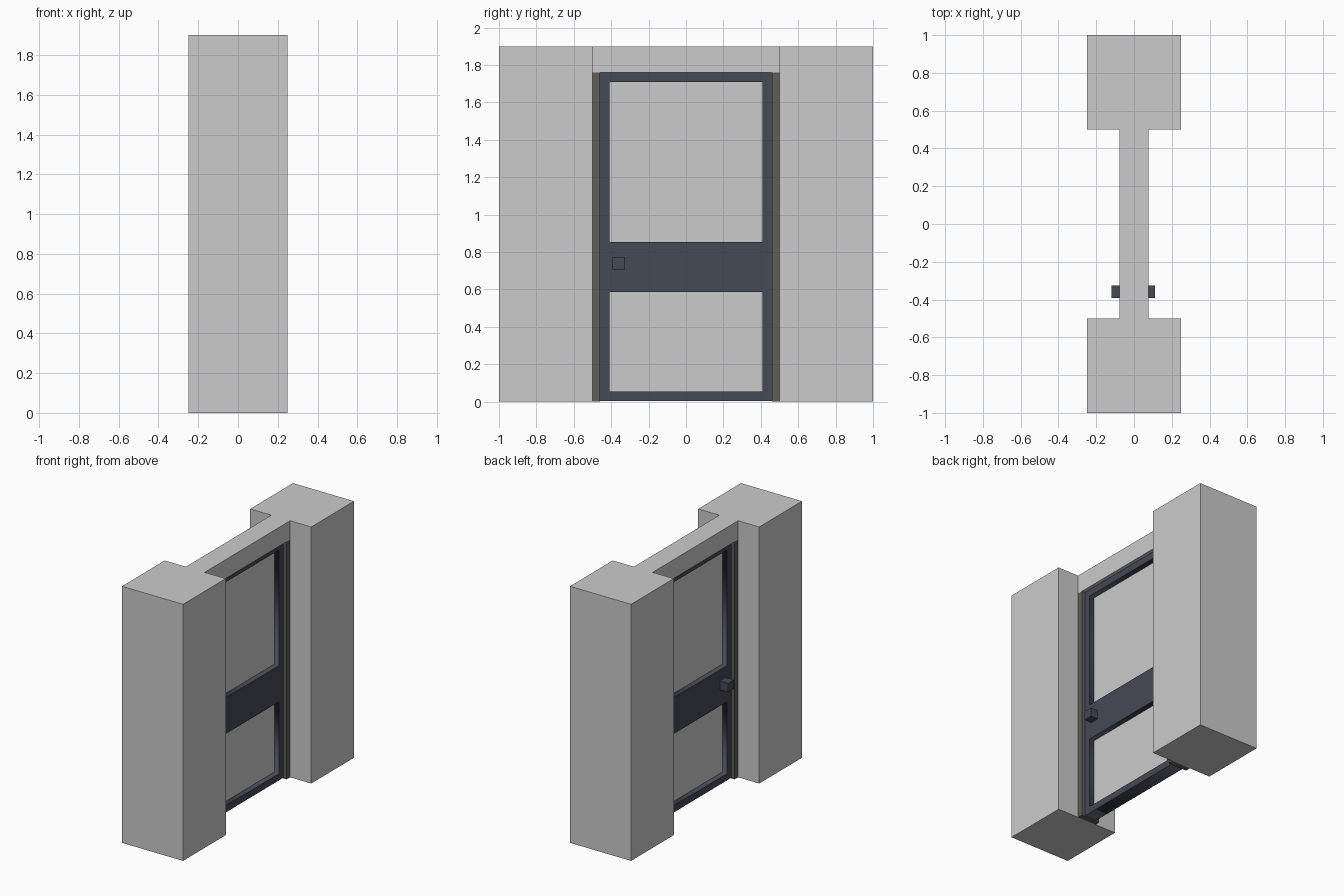
import bpy
from math import radians

if "Cube" in bpy.data.objects:
    bpy.data.objects.remove(bpy.data.objects["Cube"])


def material(name, rgb):
    m = bpy.data.materials.new(name)
    m.diffuse_color = (*rgb, 1)
    m.use_nodes = True
    m.node_tree.nodes["Principled BSDF"].inputs["Base Color"].default_value = m.diffuse_color
    return m


jamb_mat = material("jamb_brown_grey", (0.115, 0.112, 0.105))
door_mat = material("door_slate", (0.06, 0.067, 0.09))
panel_mat = material("panel_grey", (0.57, 0.57, 0.57))


def box(name, x, y, z, mat=None):
    """Box from (min, max) ranges on each axis."""
    bpy.ops.mesh.primitive_cube_add(size=1)
    ob = bpy.context.object
    ob.name = name
    ob.location = [(a + b) / 2 for a, b in (x, y, z)]
    ob.scale = [b - a for a, b in (x, y, z)]
    bpy.ops.object.transform_apply(location=True, scale=True)
    if mat:
        ob.data.materials.append(mat)
    return ob


def pierced_slab(name, rects, half_depth, mat):
    """Upright slab in the YZ plane; the first rectangle is the outline, the rest are holes."""
    cu = bpy.data.curves.new(name, 'CURVE')
    cu.dimensions = '2D'
    cu.fill_mode = 'BOTH'
    cu.extrude = half_depth
    for y0, y1, z0, z1 in rects:
        sp = cu.splines.new('POLY')
        sp.points.add(3)
        for p, (y, z) in zip(sp.points, ((y0, z0), (y1, z0), (y1, z1), (y0, z1))):
            p.co = (y, z, 0, 1)
        sp.use_cyclic_u = True
    cu.materials.append(mat)
    ob = bpy.data.objects.new(name, cu)
    bpy.context.collection.objects.link(ob)
    ob.rotation_euler = (radians(90), 0, radians(90))
    bpy.ops.object.select_all(action='DESELECT')
    ob.select_set(True)
    bpy.context.view_layer.objects.active = ob
    bpy.ops.object.convert(target='MESH')
    bpy.context.object.name = name


TOP, HEAD = 1.9, 1.76
WALL = (-0.077, 0.077)

# Wall pillars and door jambs on both sides
for side, s in (("left", -1), ("right", 1)):
    box("pillar_" + side, (-0.25, 0.25), sorted((s * 0.5, s * 1.0)), (0, TOP))
    box("jamb_" + side, WALL, sorted((s * 0.46, s * 0.5)), (0, HEAD), jamb_mat)

# Lintel over the doorway
box("lintel", WALL, (-0.5, 0.5), (HEAD, TOP))

# Door leaf with two openings, and the recessed panels filling them
openings = {"upper": (-0.41, 0.41, 0.855, 1.71), "lower": (-0.41, 0.41, 0.055, 0.587)}
pierced_slab("door_leaf", [(-0.46, 0.46, 0.005, HEAD), *openings.values()], 0.05, door_mat)
for name, (y0, y1, z0, z1) in openings.items():
    box("panel_" + name, (-0.01, 0.01), (y0, y1), (z0, z1), panel_mat)

# Square knobs on both faces
box("knob_front", (0.05, 0.11), (-0.393, -0.325), (0.707, 0.773), door_mat)
box("knob_back", (-0.118, -0.05), (-0.393, -0.325), (0.707, 0.773), door_mat)
